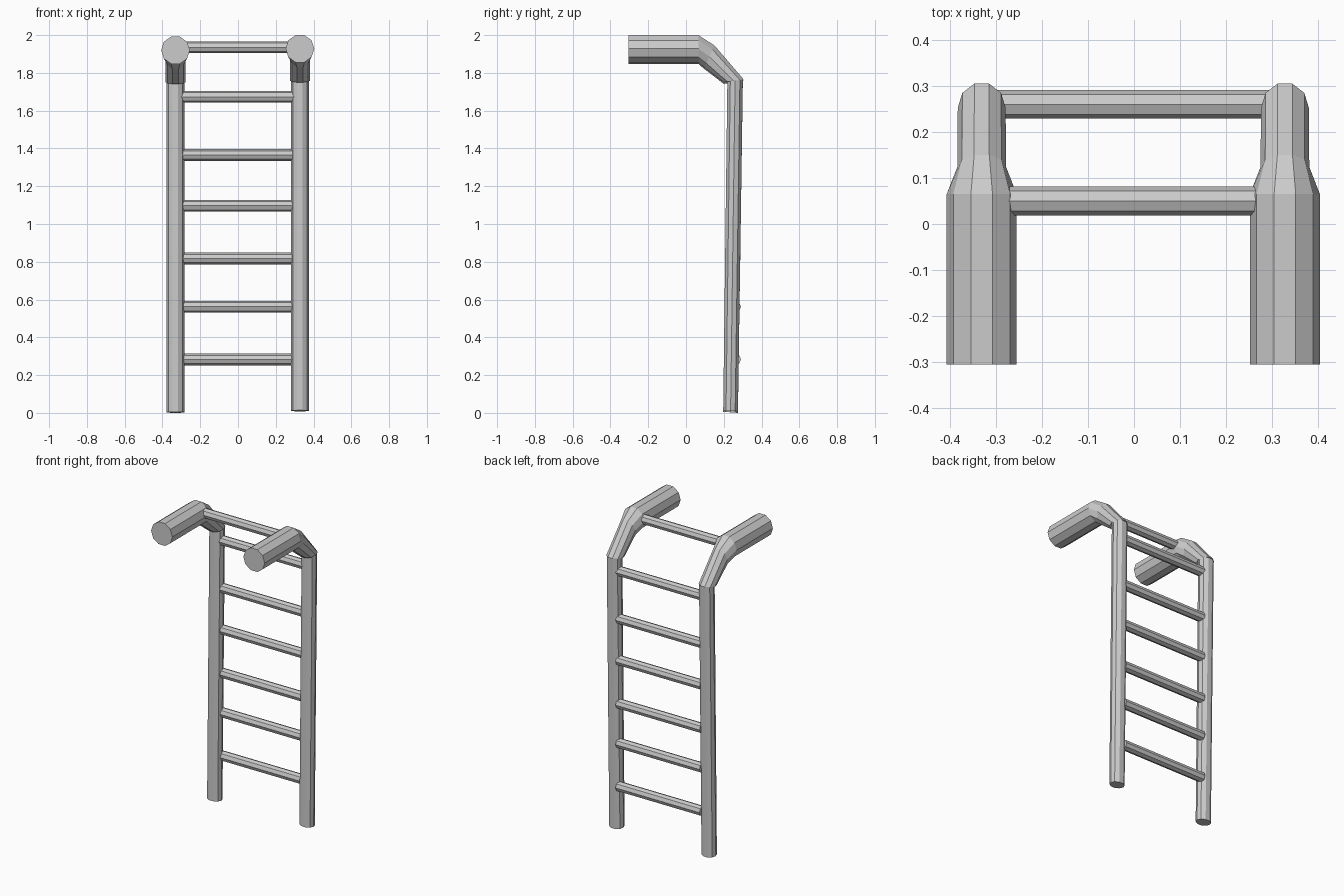
import bpy, bmesh
from math import cos, sin, pi

if "Cube" in bpy.data.objects:
    bpy.data.objects.remove(bpy.data.objects["Cube"])


def loft(name, rings):
    """Skin a list of point rings into a capped tube."""
    bm = bmesh.new()
    loops = [[bm.verts.new(p) for p in ring] for ring in rings]
    n = len(loops[0])
    for a, b in zip(loops, loops[1:]):
        for i in range(n):
            j = (i + 1) % n
            bm.faces.new((a[i], a[j], b[j], b[i]))
    bm.faces.new(loops[0][::-1])
    bm.faces.new(loops[-1])
    bmesh.ops.recalc_face_normals(bm, faces=bm.faces)
    me = bpy.data.meshes.new(name)
    bm.to_mesh(me)
    bm.free()
    ob = bpy.data.objects.new(name, me)
    bpy.context.collection.objects.link(ob)
    return ob


def rail_ring(x, dz, outer, inner, rx, n=10):
    """Elliptic ring spanning outer to inner (y, z) points of the rail."""
    cy, cz = (outer[0] + inner[0]) / 2, (outer[1] + inner[1]) / 2
    hy, hz = (outer[0] - inner[0]) / 2, (outer[1] - inner[1]) / 2
    ring = []
    for i in range(n):
        a = 2 * pi * i / n
        s = sin(a) / sin(2 * pi / 5)
        ring.append((x + rx * cos(a), cy + hy * s, cz + hz * s + dz))
    return ring


def rung(name, y, z, half, r=0.031, n=8):
    return loft(name, [[(x, y + r * cos(2 * pi * i / n), z + r * sin(2 * pi * i / n))
                        for i in range(n)] for x in (-half, half)])


# Side rails: straight upright and a thicker handle bent over the top
UPRIGHT = [((0.275, 0.0), (0.197, 0.006), 0.047),
           ((0.301, 1.757), (0.219, 1.757), 0.047)]
HANDLE = [((0.305, 1.758), (0.200, 1.742), 0.052),
          ((0.150, 1.938), (0.098, 1.820), 0.053),
          ((0.065, 1.992), (0.065, 1.848), 0.076),
          ((-0.305, 1.992), (-0.305, 1.848), 0.076)]
for side, x, dz in (("left", -0.331, 0.0), ("right", 0.328, 0.008)):
    loft(side + "_rail", [rail_ring(x, dz, *s) for s in UPRIGHT + HANDLE])

# Rungs between the uprights
for k, z in enumerate((0.283, 0.562, 0.817, 1.097, 1.365, 1.673)):
    rung(f"rung_{k + 1}", 0.26, z, 0.30)

# Top rung between the handles
rung("top_rung", 0.05, 1.935, 0.29)
